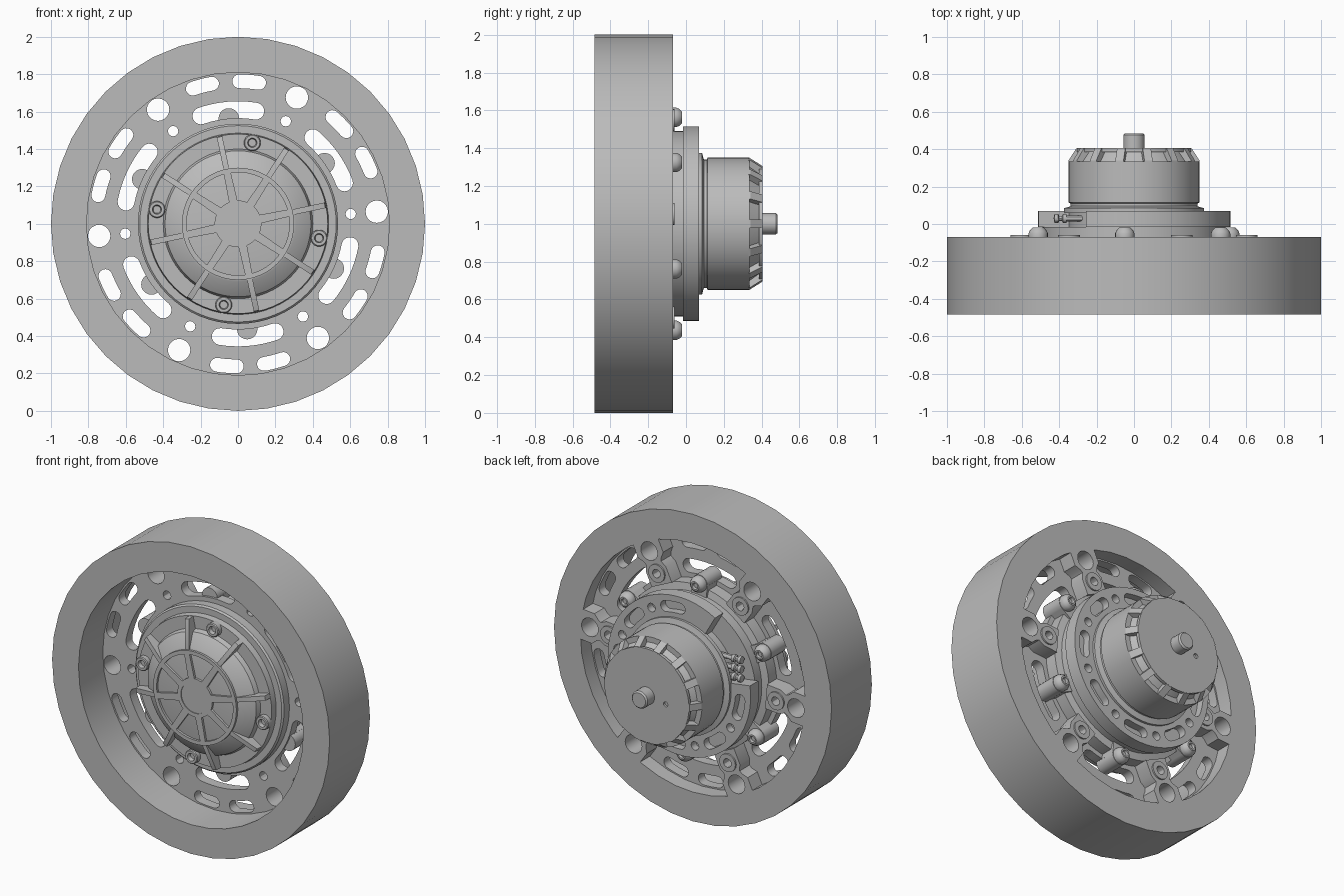
import bpy, bmesh, math
from math import sin, cos, pi, radians
from mathutils import Matrix, Vector

if "Cube" in bpy.data.objects:
    bpy.data.objects.remove(bpy.data.objects["Cube"], do_unlink=True)

grey = bpy.data.materials.new("plain_grey")
grey.use_nodes = True
GREY = (0.5, 0.5, 0.5, 1)
grey.diffuse_color = GREY
grey.node_tree.nodes["Principled BSDF"].inputs["Base Color"].default_value = GREY


def finish(name, mesh):
    """Weld, shade and place a mesh on the wheel axis."""
    bm = bmesh.new()
    bm.from_mesh(mesh)
    bmesh.ops.remove_doubles(bm, verts=bm.verts, dist=0.0003)
    bmesh.ops.recalc_face_normals(bm, faces=bm.faces)
    bm.to_mesh(mesh)
    bm.free()
    mesh.materials.clear()
    mesh.materials.append(grey)
    ob = bpy.data.objects.new(name, mesh)
    ob.location.z = 1
    bpy.context.collection.objects.link(ob)
    bpy.ops.object.select_all(action='DESELECT')
    ob.select_set(True)
    bpy.context.view_layer.objects.active = ob
    bpy.ops.object.shade_smooth_by_angle(angle=radians(30))
    return ob


def polar(r, deg):
    return (r * cos(radians(deg)), r * sin(radians(deg)))


def arc(r, a0, a1, n, c=(0, 0)):
    pts = [polar(r, a0 + (a1 - a0) * i / n) for i in range(n + 1)]
    return [(c[0] + x, c[1] + z) for x, z in pts]


def circle(r, c=(0, 0), n=20):
    return arc(r, 0, 360, n, c)[:-1]


def slot(r, w, a, half):
    """Curved slot with round ends, centred on angle a."""
    return (arc(r + w, a - half, a + half, 8)
            + arc(w, a + half, a + half + 180, 8, polar(r, a + half))[1:-1]
            + arc(r - w, a + half, a - half, 8)
            + arc(w, a - half + 180, a - half + 360, 8, polar(r, a - half))[1:-1])


def plate(name, loops, y0, y1):
    """Flat plate in x-z with holes, from depth y0 to y1."""
    cu = bpy.data.curves.new(name, 'CURVE')
    cu.dimensions = '2D'
    cu.fill_mode = 'BOTH'
    cu.extrude = (y1 - y0) / 2
    for pts in loops:
        sp = cu.splines.new('POLY')
        sp.points.add(len(pts) - 1)
        for p, (x, z) in zip(sp.points, pts):
            p.co = (x, z, 0, 1)
        sp.use_cyclic_u = True
    tmp = bpy.data.objects.new(name + "_outline", cu)
    bpy.context.collection.objects.link(tmp)
    bpy.context.view_layer.update()
    mesh = bpy.data.meshes.new_from_object(tmp.evaluated_get(bpy.context.evaluated_depsgraph_get()))
    bpy.data.objects.remove(tmp, do_unlink=True)
    mesh.transform(Matrix.Translation((0, (y0 + y1) / 2, 0)) @ Matrix.Rotation(pi / 2, 4, 'X'))
    return finish(name, mesh)


def lathe(name, profile, segs=48, centre=(0, 0), closed=False):
    """Revolve (radius, y) points about the y axis."""
    bm = bmesh.new()
    vs = [bm.verts.new((r, y, 0)) for r, y in profile]
    es = [bm.edges.new(p) for p in zip(vs, vs[1:] + vs[:1])][:None if closed else -1]
    bmesh.ops.spin(bm, geom=vs + es, cent=(0, 0, 0), axis=(0, 1, 0), angle=2 * pi, steps=segs)
    bmesh.ops.translate(bm, verts=bm.verts, vec=(centre[0], 0, centre[1]))
    mesh = bpy.data.meshes.new(name)
    bm.to_mesh(mesh)
    bm.free()
    return finish(name, mesh)


def fin(name, side, width, a):
    """Radial fin: (radius, y) outline given a width, turned to angle a."""
    bm = bmesh.new()
    rows = [[bm.verts.new((r, y, s * width / 2)) for r, y in side] for s in (-1, 1)]
    bm.faces.new(rows[0])
    bm.faces.new(rows[1])
    for i in range(len(side)):
        j = (i + 1) % len(side)
        bm.faces.new((rows[0][i], rows[0][j], rows[1][j], rows[1][i]))
    bmesh.ops.rotate(bm, verts=bm.verts, matrix=Matrix.Rotation(-radians(a), 3, 'Y'))
    mesh = bpy.data.meshes.new(name)
    bm.to_mesh(mesh)
    bm.free()
    return finish(name, mesh)


SPOKES = [5 + 60 * k for k in range(6)]
LUGS = [35 + 60 * k for k in range(6)]

# Tyre
lathe("tyre", [(0.81, -0.485), (1, -0.485), (1, -0.07), (0.81, -0.07)], 40, closed=True)

# Slotted wheel web
holes = [circle(0.53, n=48)]
for a in SPOKES:
    holes += [circle(0.06, polar(0.745, a)), circle(0.028, polar(0.605, a), 12)]
    holes += [slot(0.762, 0.037, a + s * 20.5, 4) for s in (-1, 1)]
    holes.append(slot(0.61, 0.045, a + 30, 14))
plate("wheel_web", [circle(0.815, n=48)] + holes, -0.235, -0.17)

# Raised spokes behind the web, with collars round the small holes
for i, a in enumerate(SPOKES):
    d = Vector(polar(1, a))
    t = Vector((-d.y, d.x))
    half = [(0.53, 0.08), (0.63, 0.08), (0.67, 0.06), (0.69, 0.07), (0.72, 0.1), (0.81, 0.1)]
    outline = [d * r + t * w for r, w in half] + [d * r - t * w for r, w in reversed(half)]
    small = circle(0.028, polar(0.605, a), 12)
    plate(f"spoke_{i}", [outline, circle(0.06, polar(0.745, a)), small], -0.17, -0.07)
    plate(f"spoke_collar_{i}", [circle(0.058, polar(0.605, a)), small], -0.07, -0.06)

# Motor housing with domed front cover
lathe("motor_housing", [(0, -0.43), (0.29, -0.43), (0.31, -0.425), (0.39, -0.37), (0.4, -0.34),
                        (0.48, -0.34), (0.485, -0.3), (0.525, -0.3), (0.535, -0.29),
                        (0.535, -0.09), (0.49, -0.08), (0.49, -0.015), (0, -0.015)], 64)
panels = []
for k in range(8):
    a = 34.5 + 45 * k
    panels.append(arc(0.275, a - 18.5, a + 18.5, 8) + arc(0.125, a + 12, a - 12, 5))
plate("cover_face", [circle(0.3, n=48)] + panels + [circle(0.1, n=32)], -0.445, -0.43)
plate("cover_centre", [circle(0.1, n=32)], -0.44, -0.43)
for k in range(8):
    fin(f"cover_fin_{k}", [(0.28, -0.43), (0.31, -0.435), (0.475, -0.385), (0.48, -0.32), (0.3, -0.32)],
        0.03, 12 + 45 * k)
for k in range(4):
    c = polar(0.44, 80 + 90 * k)
    lathe(f"cover_screw_{k}", [(0, -0.35), (0.02, -0.35), (0.025, -0.375), (0.04, -0.375),
                               (0.045, -0.37), (0.045, -0.33)], 18, c)

# Mounting lugs and their dome screws
for i, a in enumerate(LUGS):
    c = polar(0.565, a)
    lathe(f"mount_lug_{i}", [(0, -0.22), (0.055, -0.22), (0.055, -0.07), (0, -0.07)], 20, c)
    fin(f"lug_arm_{i}", [(0.48, -0.2), (0.565, -0.2), (0.565, -0.07), (0.48, -0.07)], 0.11, a)
    lathe(f"mount_screw_{i}", [(0.052, -0.07), (0.052, -0.05), (0.045, -0.035), (0.03, -0.02),
                               (0.02, -0.02), (0.016, -0.035), (0, -0.035)], 18, c)

# Rear ring with pockets and a gap for the connector
ring = arc(0.515, 172, 480, 56) + arc(0.35, 120, 172, 8)
pockets = []
for k in range(7):
    a = 192 + 42 * k
    pockets.append(slot(0.44, 0.035, a, 7))
    if k < 6:
        pockets.append(circle(0.028, polar(0.44, a + 21), 14))
plate("rear_ring_base", [ring], -0.015, 0.02)
plate("rear_ring", [ring] + pockets, 0.02, 0.07)

# Connector pins
for k, z in enumerate((0.08, 0.14, 0.2)):
    pin = lathe(f"connector_pin_{k}", [(0, 0.27), (0.016, 0.27), (0.016, 0.36), (0.024, 0.36), (0.024, 0.38),
                                       (0.014, 0.385), (0.014, 0.4), (0.024, 0.405), (0.024, 0.425),
                                       (0, 0.43)], 12)
    pin.rotation_euler.z = pi / 2
    pin.location = (0, 0.03, 1 + z)
fin("connector_block", [(0.24, 0), (0.33, 0), (0.33, 0.06), (0.24, 0.06)], 0.2, 160)

# Rear drum: neck, body, recessed cone, cap and shaft
lathe("rear_drum", [(0.375, 0.06), (0.375, 0.085), (0.355, 0.09), (0.34, 0.095), (0.34, 0.11), (0.35, 0.115),
                    (0.35, 0.335), (0.315, 0.335), (0.275, 0.39), (0, 0.39)], 56)
plate("rear_cap", [circle(0.305, n=56), circle(0.016, (-0.137, -0.02), 12)], 0.385, 0.405)
for k in range(14):
    fin(f"drum_rib_{k}", [(0.26, 0.33), (0.35, 0.33), (0.35, 0.34), (0.308, 0.405), (0.26, 0.4)],
        0.045, 360 / 14 * k)
lathe("shaft", [(0.057, 0.39), (0.057, 0.475), (0.048, 0.485), (0, 0.485)], 24)
